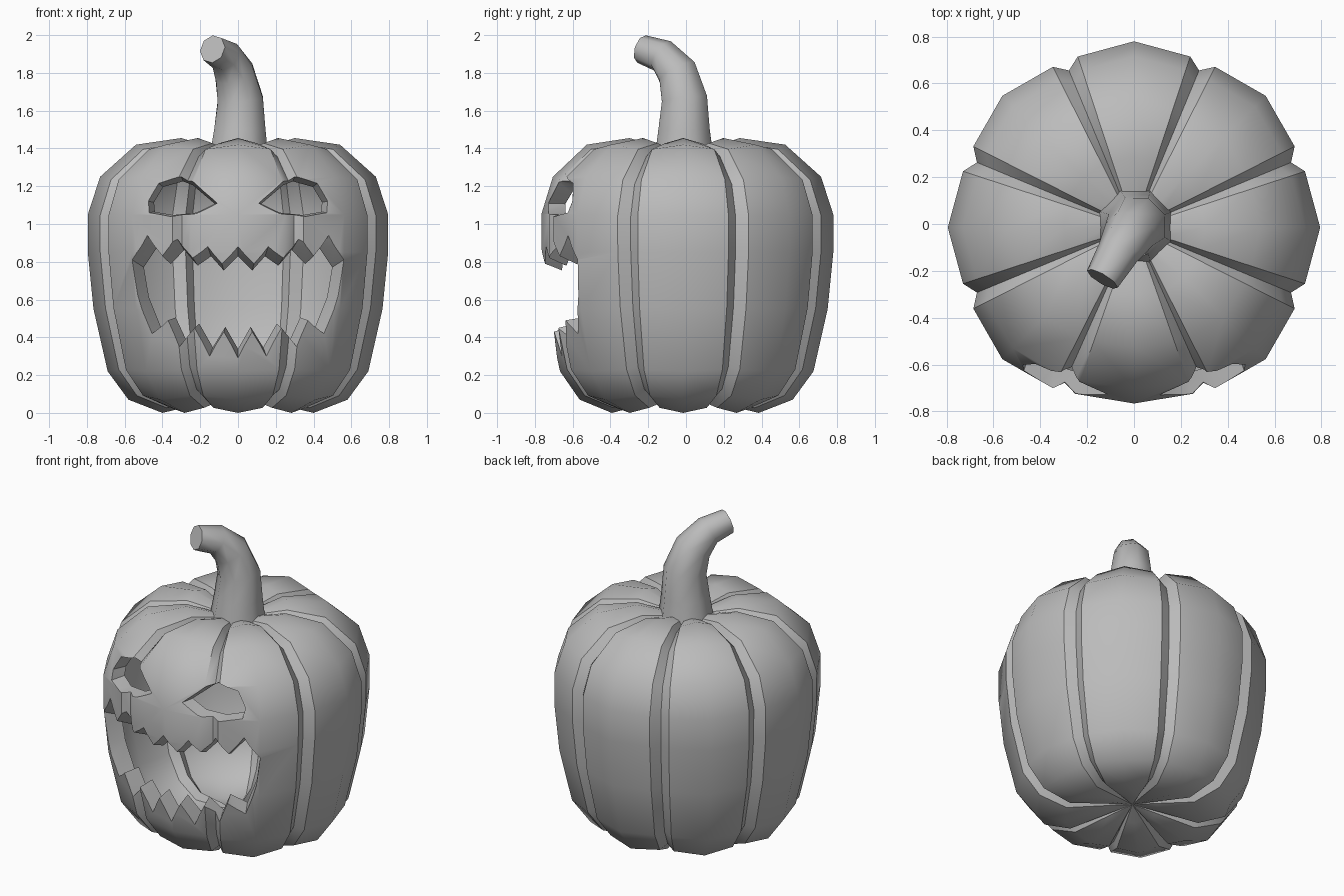
import bpy, bmesh, math
from mathutils import Vector
from mathutils.bvhtree import BVHTree

if "Cube" in bpy.data.objects:
    bpy.data.objects.remove(bpy.data.objects["Cube"])

skin = bpy.data.materials.new("plain_grey")
skin.diffuse_color = (0.5, 0.5, 0.5, 1)
skin.use_nodes = True
skin.node_tree.nodes["Principled BSDF"].inputs["Base Color"].default_value = skin.diffuse_color


def make_object(name, bm):
    bmesh.ops.recalc_face_normals(bm, faces=bm.faces)
    mesh = bpy.data.meshes.new(name)
    bm.to_mesh(mesh)
    bm.free()
    mesh.materials.append(skin)
    obj = bpy.data.objects.new(name, mesh)
    bpy.context.collection.objects.link(obj)
    return obj


def select(obj):
    bpy.ops.object.select_all(action='DESELECT')
    obj.select_set(True)
    bpy.context.view_layer.objects.active = obj


def bridge(bm, a, b):
    n = len(a)
    return [bm.faces.new((a[i], a[(i + 1) % n], b[(i + 1) % n], b[i])) for i in range(n)]


# Body: eight ribs, each with a groove, edge, middle and edge column
profile = [(0.12, 1.40), (0.30, 1.455), (0.54, 1.42), (0.73, 1.25), (0.795, 1.05),
           (0.795, 0.85), (0.765, 0.55), (0.69, 0.22), (0.58, 0.07), (0.40, 0.0), (0.15, 0.06)]
rib = [(-22.5, 0.07), (-18.2, 0.027), (0, 0), (18.2, 0.027)]   # angle, inward offset
bm = bmesh.new()
rings = []
for i, (r, z) in enumerate(profile):
    a = Vector(profile[max(i - 1, 0)])
    b = Vector(profile[min(i + 1, len(profile) - 1)])
    t = (b - a).normalized()
    inward = Vector((t.y, -t.x))
    fade = min(1, r / 0.3)
    ring = []
    for k in range(8):
        for ang, off in rib:
            p = Vector((r, z)) + inward * off * fade
            deg = k * 45 + ang
            # front rib is a little flatter and wider
            front = abs(deg - 270)
            if front < 1:
                p.x *= 0.945
            elif front < 20:
                p.x *= 0.98
            if front < 25:
                deg = 270 + (deg - 270) * 1.07
            w = math.radians(deg)
            ring.append(bm.verts.new((p.x * math.cos(w), p.x * math.sin(w) - 0.015, p.y)))
    rings.append(ring)
for a, b in zip(rings, rings[1:]):
    bridge(bm, a, b)
for ring, z in ((rings[0], 1.38), (rings[-1], 0.10)):
    c = bm.verts.new((0, -0.015, z))
    for i in range(32):
        bm.faces.new((ring[i], ring[(i + 1) % 32], c))
bmesh.ops.recalc_face_normals(bm, faces=bm.faces)
surface = BVHTree.FromBMesh(bm)
body = make_object("pumpkin_body", bm)

# Outlines of the carved openings, in x and z
half_mouth = [(0, 0.88), (0.085, 0.79), (0.16, 0.88), (0.24, 0.82), (0.32, 0.92), (0.40, 0.83),
              (0.48, 0.94), (0.56, 0.81), (0.53, 0.62), (0.455, 0.42), (0.37, 0.49),
              (0.31, 0.35), (0.23, 0.45), (0.15, 0.30), (0.075, 0.43), (0, 0.29)]
mouth = half_mouth + [(-x, z) for x, z in half_mouth[-2:0:-1]]
eye = [(0.11, 1.11), (0.19, 1.18), (0.24, 1.225), (0.30, 1.25), (0.42, 1.215), (0.475, 1.12),
       (0.47, 1.06), (0.36, 1.04), (0.22, 1.055)]
left_eye = [(-x, z) for x, z in reversed(eye)]

# Cut each opening with a tapering rim, then open its floor into the hollow
openings = [("mouth", mouth, (0, 0.58), (0.89, 0.83)),
            ("right_eye", eye, (0.22, 1.09), (0.88, 0.85)),
            ("left_eye", left_eye, (-0.22, 1.09), (0.88, 0.85))]
floor_points = []
for name, outline, (cx, cz), (sx, sz) in openings:
    bm = bmesh.new()
    outer, inner = [], []
    for x, z in outline:
        hit = surface.ray_cast(Vector((x, -3, z)), Vector((0, 1, 0)))[0]
        deep = Vector((cx + (x - cx) * sx, hit.y + 0.09, cz + (z - cz) * sz))
        floor_points.append(deep)
        inner.append(bm.verts.new(deep))
        outer.append(bm.verts.new(hit + (hit - deep) * 2))
    bridge(bm, outer, inner)
    bm.faces.new(outer)
    bm.faces.new(inner)
    bmesh.ops.triangulate(bm, faces=bm.faces)
    cutter = make_object(name + "_cutter", bm)
    cutter.hide_render = True
    mod = body.modifiers.new(name, 'BOOLEAN')
    mod.operation = 'DIFFERENCE'
    mod.solver = 'EXACT'
    mod.object = cutter
    select(body)
    bpy.ops.object.modifier_apply(modifier=mod.name)
    bpy.data.objects.remove(cutter)

bm = bmesh.new()
bm.from_mesh(body.data)
floor = [f for f in bm.faces
         if all(min((v.co - p).length for p in floor_points) < 1e-3 for v in f.verts)]
bmesh.ops.delete(bm, geom=floor, context='FACES')
bm.to_mesh(body.data)
bm.free()
select(body)
bpy.ops.object.shade_smooth_by_angle(angle=math.radians(38))

# Stem: curved eight-sided tube, tapering to a flat cut end
path = [((0.005, -0.01, 1.34), 0.17), ((0.01, -0.01, 1.50), 0.147), ((0.012, -0.008, 1.66), 0.13),
        ((-0.02, -0.045, 1.80), 0.112), ((-0.07, -0.125, 1.89), 0.09), ((-0.135, -0.235, 1.926), 0.076)]
bm = bmesh.new()
rings = []
for i, (c, r) in enumerate(path):
    a = Vector(path[max(i - 1, 0)][0])
    b = Vector(path[min(i + 1, len(path) - 1)][0])
    t = (b - a).normalized()
    turn = Vector((0, 0, 1)).rotation_difference(t)
    ring = []
    for k in range(8):
        w = math.radians(45 * k + 22.5)
        ring.append(bm.verts.new(Vector(c) + turn @ Vector((r * math.cos(w), r * math.sin(w), 0))))
    rings.append(ring)
for a, b in zip(rings, rings[1:]):
    bridge(bm, a, b)
bm.faces.new(rings[0])
bm.faces.new(rings[-1])
stem = make_object("stem", bm)
select(stem)
bpy.ops.object.shade_smooth_by_angle(angle=math.radians(50))
